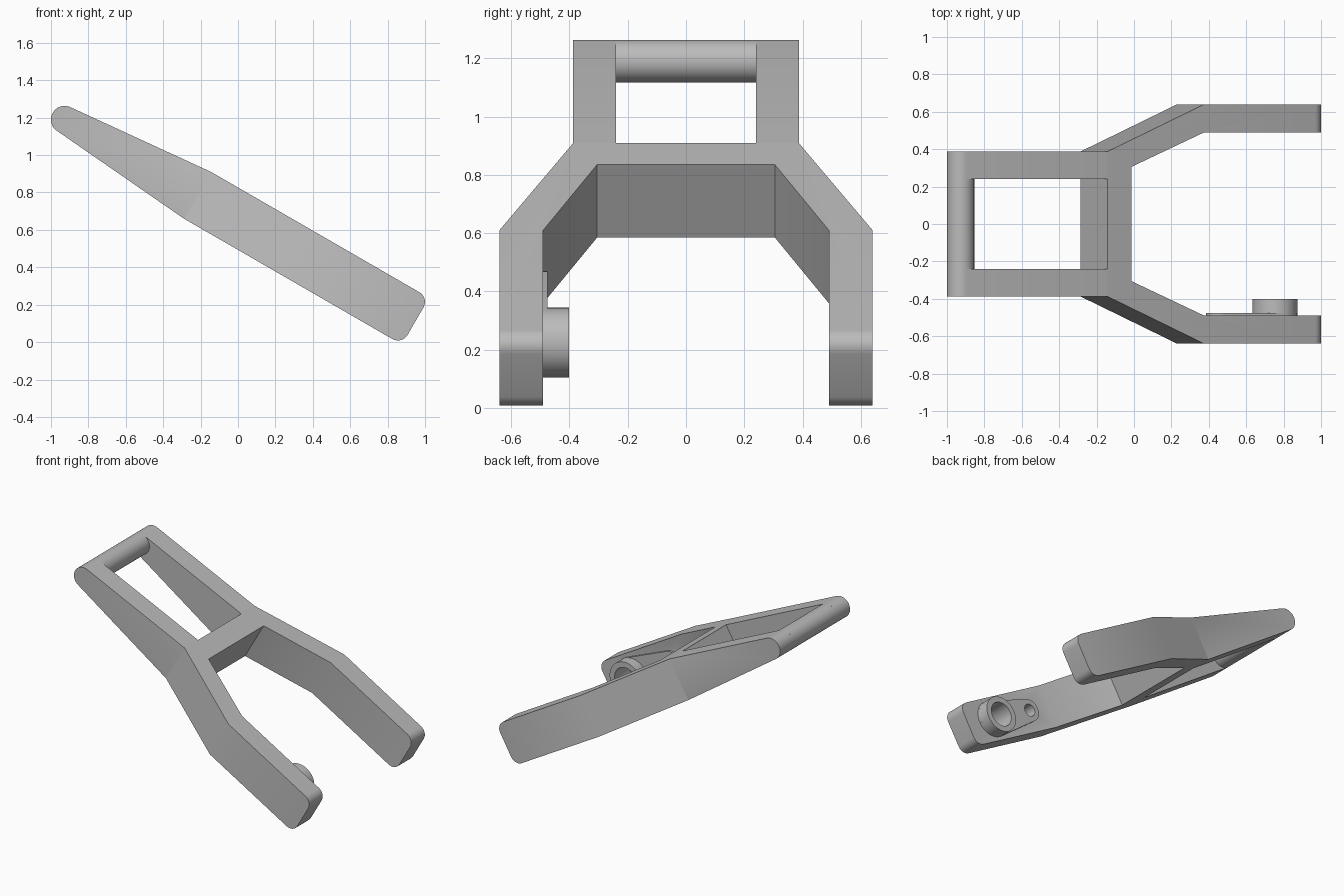
import bpy
import bmesh
from math import sin, cos, radians
from mathutils import Vector

old = bpy.data.objects.get("Cube")
if old:
    bpy.data.objects.remove(old, do_unlink=True)

grey = bpy.data.materials.new("plain grey")
grey.use_nodes = True
grey.diffuse_color = (0.5, 0.5, 0.5, 1)
grey.node_tree.nodes["Principled BSDF"].inputs["Base Color"].default_value = (0.5, 0.5, 0.5, 1)

TILT = radians(30)  # downward slope of the fork
ALONG = Vector((cos(TILT), 0, -sin(TILT)))
UP = Vector((sin(TILT), 0, cos(TILT)))
SIDE = Vector((0, 1, 0))


def tilted(u, y, v):
    return ALONG * u + SIDE * y + UP * v


def arc(cx, cz, r, start, end, steps=16):
    angles = [radians(start + (end - start) * i / steps) for i in range(steps + 1)]
    return [(cx + r * cos(a), cz + r * sin(a)) for a in angles]


def prism(name, points, sweep):
    """Extrude a closed outline along a vector."""
    bm = bmesh.new()
    face = bm.faces.new([bm.verts.new(p) for p in points])
    geo = bmesh.ops.extrude_face_region(bm, geom=[face])["geom"]
    bmesh.ops.translate(bm, vec=sweep, verts=[g for g in geo if isinstance(g, bmesh.types.BMVert)])
    bmesh.ops.recalc_face_normals(bm, faces=bm.faces)
    mesh = bpy.data.meshes.new(name)
    bm.to_mesh(mesh)
    bm.free()
    mesh.materials.append(grey)
    obj = bpy.data.objects.new(name, mesh)
    bpy.context.collection.objects.link(obj)
    return obj


def plan_prism(name, outline):
    """Outline in the tilted plane, swept through the full thickness."""
    return prism(name, [tilted(u, y, -0.5) for u, y in outline], UP * 2)


def side_prism(name, outline, y0, y1):
    """Outline of (u, v) in the tilted side plane, swept across y."""
    return prism(name, [tilted(u, y0, v) for u, v in outline], SIDE * (y1 - y0))


def select(obj):
    bpy.ops.object.select_all(action="DESELECT")
    obj.select_set(True)
    bpy.context.view_layer.objects.active = obj


def boolean(obj, cutter, operation):
    cutter.hide_render = True
    select(obj)
    mod = obj.modifiers.new("cut", "BOOLEAN")
    mod.operation, mod.solver, mod.object = operation, "EXACT", cutter
    bpy.ops.object.modifier_apply(modifier=mod.name)


# Side silhouette: rounded tip, knees, and filleted foot
ROD = (-0.927, 1.19, 0.073)
TOP, BOTTOM, END, FILLET = 0.716, 0.427, 0.766, 0.06
foot = arc(END - FILLET, BOTTOM + FILLET, FILLET, -90, 0, 8)
foot += arc(END - FILLET, TOP - FILLET, FILLET, 0, 90, 8)
silhouette = [Vector((x, -1, z)) for x, z in arc(*ROD, 65, 235, 24)]
silhouette += [tilted(-0.58, -1, BOTTOM)]
silhouette += [tilted(u, -1, v) for u, v in foot]
silhouette += [tilted(-0.58, -1, TOP)]
fork = prism("fork_body", silhouette, SIDE * 2)

# Plan of the fork: narrow handle widening into two arms
half = [(-2, 0.387), (-0.578, 0.387), (0.02, 0.64), (1, 0.64),
        (1, 0.49), (0.02, 0.49), (-0.43, 0.305)]
plan = plan_prism("plan_cutter", half + [(u, -y) for u, y in reversed(half)])
window = plan_prism("window_cutter", [(-2, -0.24), (-0.578, -0.24), (-0.578, 0.24), (-2, 0.24)])
boolean(fork, plan, "INTERSECT")
boolean(fork, window, "DIFFERENCE")

# Round rod closing the handle
rod = prism("handle_rod", [(x, -0.24, z) for x, z in arc(*ROD, 0, 360, 48)[:-1]], SIDE * 0.48)

# Raised pad and tubular boss inside the right arm
MID, BOSS_U, TIP_U = 0.571, 0.54, 0.20
pad_outline = arc(TIP_U, MID, 0.075, 97.7, 262.3) + arc(BOSS_U, MID, 0.12, -97.7, 97.7, 32)
pad = side_prism("pivot_pad", pad_outline, -0.5, -0.475)
boss = side_prism("pivot_boss", arc(BOSS_U, MID, 0.12, 0, 360, 48)[:-1], -0.5, -0.402)

# Blind holes through boss and pad into the arm
bores = [side_prism("bore_cutter", arc(u, MID, r, 0, 360, 32)[:-1], -0.57, -0.3)
         for u, r in ((BOSS_U, 0.082), (TIP_U, 0.042))]
for part in (fork, pad):
    for bore in bores:
        boolean(part, bore, "DIFFERENCE")
boolean(boss, bores[0], "DIFFERENCE")

for cutter in [plan, window] + bores:
    bpy.data.objects.remove(cutter, do_unlink=True)

for part in (fork, rod, pad, boss):
    select(part)
    bpy.ops.object.shade_smooth_by_angle(angle=radians(30))
